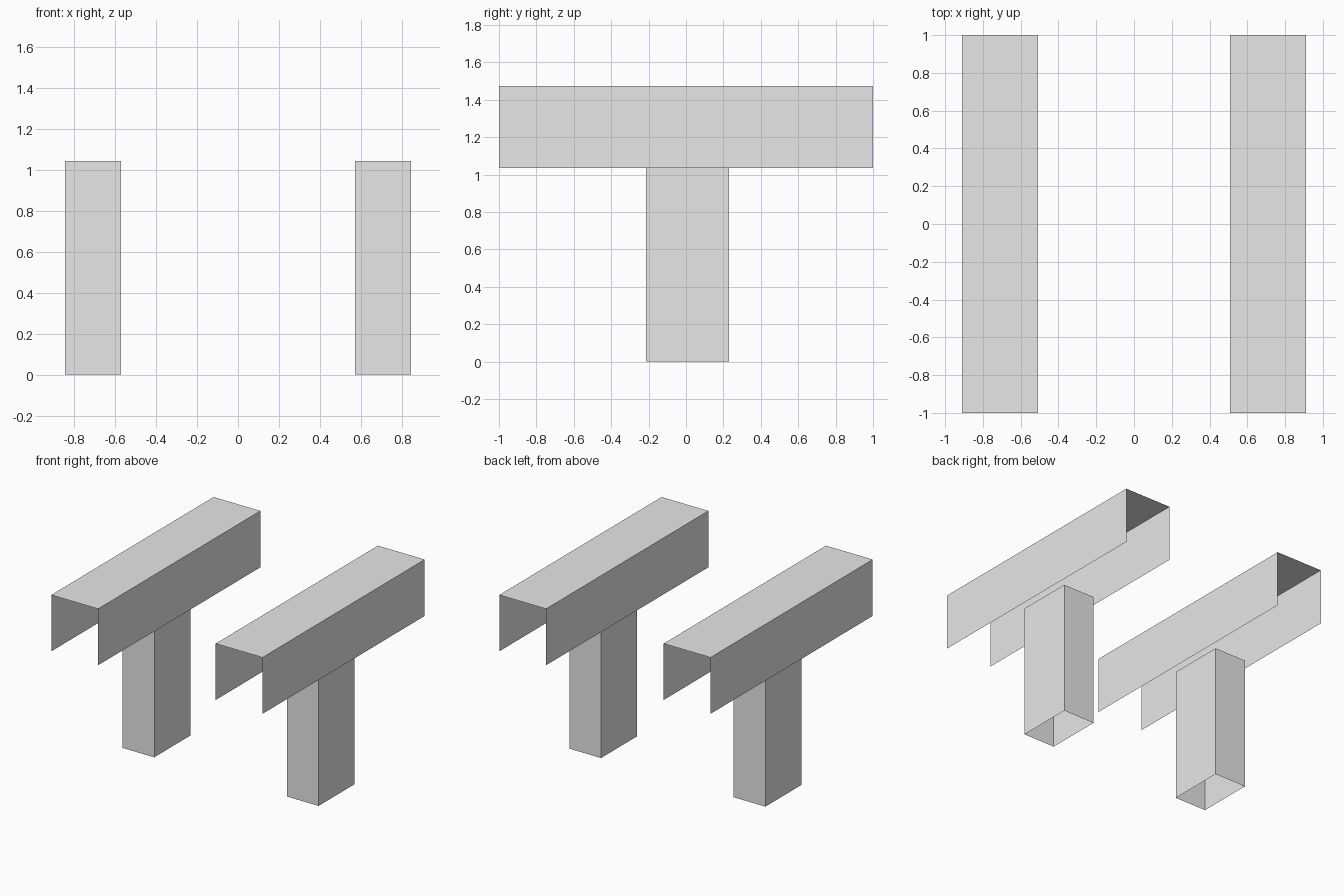
import bpy
import bmesh
from mathutils import Vector

cube = bpy.data.objects.get("Cube")
if cube:
    bpy.data.objects.remove(cube, do_unlink=True)

GREY = (0.8, 0.8, 0.8, 1.0)
grey = bpy.data.materials.new("light_grey")
grey.use_nodes = True
grey.diffuse_color = GREY
grey.node_tree.nodes["Principled BSDF"].inputs["Base Color"].default_value = GREY


def open_box(name, low, high, open_sides):
    """Thin-walled box between two corners, without the faces on open_sides."""
    low, high = Vector(low), Vector(high)
    size, centre = high - low, (low + high) / 2
    bm = bmesh.new()
    bmesh.ops.create_cube(bm, size=1)
    bm.normal_update()
    gone = [f for f in bm.faces
            if any(f.normal.dot(Vector(d)) > 0.9 for d in open_sides)]
    bmesh.ops.delete(bm, geom=gone, context='FACES')
    bmesh.ops.scale(bm, vec=size, verts=bm.verts)
    bmesh.ops.translate(bm, vec=centre, verts=bm.verts)
    mesh = bpy.data.meshes.new(name)
    bm.to_mesh(mesh)
    bm.free()
    mesh.materials.append(grey)
    obj = bpy.data.objects.new(name, mesh)
    bpy.context.collection.objects.link(obj)
    return obj


UP, DOWN = (0, 0, 1), (0, 0, -1)
FRONT, BACK = (0, -1, 0), (0, 1, 0)
CENTRE_X = 0.709

for side, sign in (("left", 1), ("right", -1)):
    x = sign * CENTRE_X
    # Long channel beam, open below and at both ends
    open_box(side + "_beam", (x - 0.202, -1, 1.035), (x + 0.202, 1, 1.475),
             (DOWN, FRONT, BACK))
    # Hollow post, open at top and bottom
    open_box(side + "_post", (x - 0.137, -0.215, 0), (x + 0.137, 0.23, 1.043),
             (UP, DOWN))
